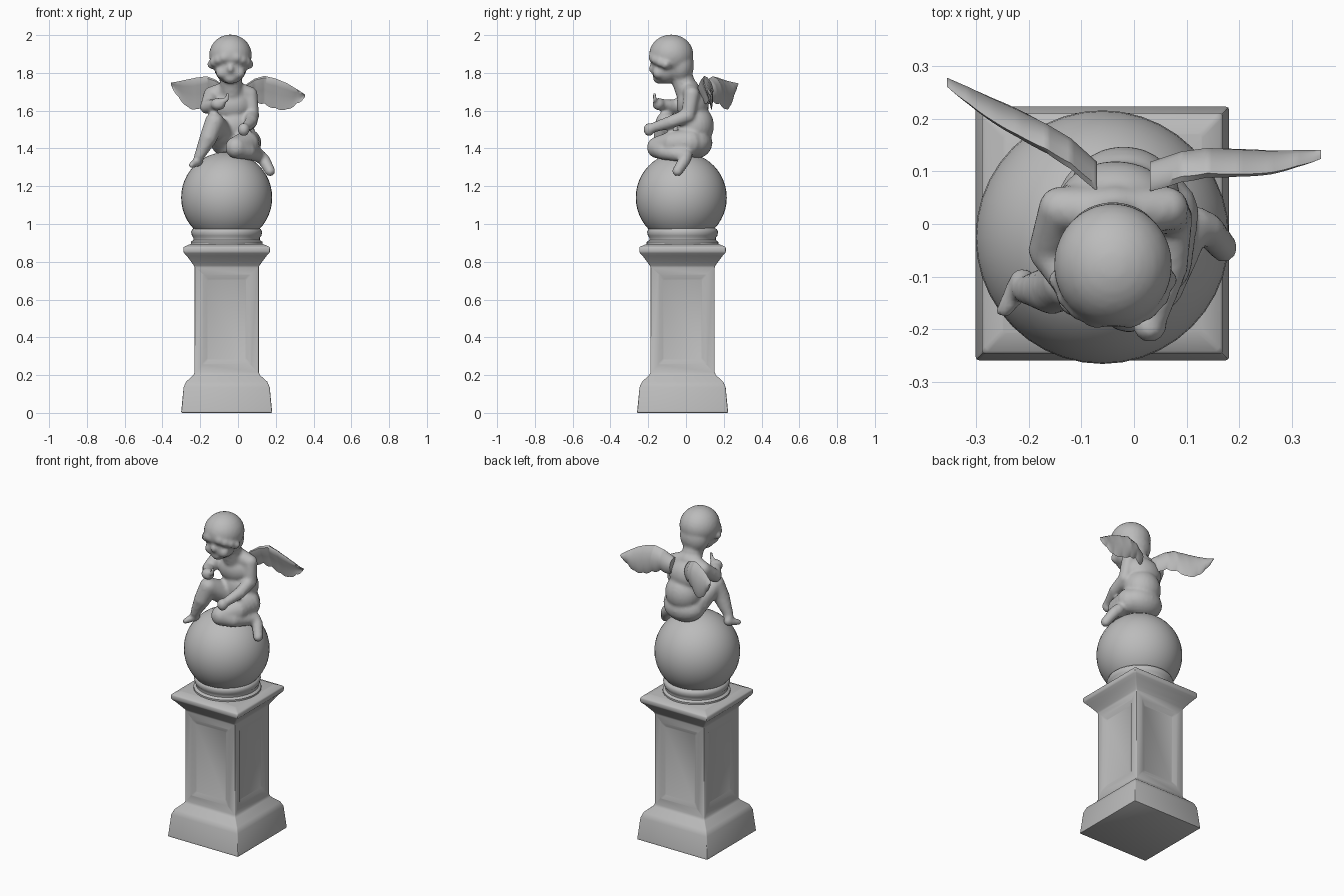
import bpy, bmesh, math
from mathutils import Vector

cube = bpy.data.objects.get("Cube")
if cube:
    bpy.data.objects.remove(cube, do_unlink=True)

STONE = (0.5, 0.5, 0.5, 1)
stone = bpy.data.materials.new("grey stone")
stone.use_nodes = True
stone.diffuse_color = STONE
bsdf = next(n for n in stone.node_tree.nodes if n.type == 'BSDF_PRINCIPLED')
bsdf.inputs["Base Color"].default_value = STONE
bsdf.inputs["Roughness"].default_value = 0.8


def finish(name, bm, angle=40, mods=()):
    """Turn a bmesh into a shaded object with its modifiers applied."""
    bmesh.ops.recalc_face_normals(bm, faces=bm.faces)
    mesh = bpy.data.meshes.new(name)
    bm.to_mesh(mesh)
    bm.free()
    mesh.materials.append(stone)
    ob = bpy.data.objects.new(name, mesh)
    bpy.context.collection.objects.link(ob)
    bpy.ops.object.select_all(action='DESELECT')
    ob.select_set(True)
    bpy.context.view_layer.objects.active = ob
    for kind, settings in mods:
        mod = ob.modifiers.new(kind.title(), kind)
        for key, value in settings.items():
            setattr(mod, key, value)
        bpy.ops.object.modifier_apply(modifier=mod.name)
    bpy.ops.object.shade_smooth_by_angle(angle=math.radians(angle))


def loft(bm, rings):
    """Skin closed rings of points and cap both ends."""
    loops = [[bm.verts.new(p) for p in ring] for ring in rings]
    n = len(loops[0])
    bands = [[bm.faces.new((a[i], a[(i + 1) % n], b[(i + 1) % n], b[i])) for i in range(n)]
             for a, b in zip(loops, loops[1:])]
    bm.faces.new(loops[0])
    bm.faces.new(loops[-1])
    return bands


def circle(cx, cy, z, r, n, turn=0.0):
    return [(cx + r * math.cos(turn + math.tau * i / n),
             cy + r * math.sin(turn + math.tau * i / n), z) for i in range(n)]


def blob(bm, centre, radii, sides=16, rows=10):
    """Closed ellipsoid lofted from stacked rings."""
    rings = []
    for k in range(rows + 1):
        a = math.pi * (k + .25) / (rows + .5)
        rings.append([(centre[0] + radii[0] * x, centre[1] + radii[1] * y,
                       centre[2] - radii[2] * math.cos(a))
                      for x, y, _ in circle(0, 0, 0, math.sin(a), sides)])
    loft(bm, rings)


def limb(bm, *stations):
    """Tapered rounded limb through (x, y, z, radius) stations."""
    for a, b in zip(stations, stations[1:]):
        a, b = Vector(a), Vector(b)
        count = max(1, math.ceil((b - a).length / (.5 * min(a[3], b[3]))))
        for k in range(count + 1):
            p = a.lerp(b, k / count)
            blob(bm, p[:3], [p[3]] * 3, 12, 8)


CX, CY = -0.06, -0.018

# Square pedestal: plinth, shaft and flared cap
profile = [(0, .242), (.012, .24), (.135, .228), (.165, .215), (.2, .176), (.215, .17),
           (.775, .17), (.8, .188), (.832, .212), (.85, .229), (.878, .229), (.895, .19)]
bm = bmesh.new()
bands = loft(bm, [circle(CX, CY, z, h * math.sqrt(2), 4, math.pi / 4) for z, h in profile])
bmesh.ops.recalc_face_normals(bm, faces=bm.faces)
# Recessed panels on the four shaft sides
shaft = bands[5]
bmesh.ops.inset_individual(bm, faces=shaft, thickness=.045, use_even_offset=True)
bmesh.ops.inset_individual(bm, faces=shaft, thickness=.022, depth=-.012, use_even_offset=True)
finish("pedestal", bm, 40, [('BEVEL', dict(width=.006, segments=2, limit_method='ANGLE'))])

# Round moulding under the globe
bm = bmesh.new()
loft(bm, [circle(CX, CY, z, r, 40) for z, r in
          [(.885, .19), (.905, .19), (.915, .176), (.928, .176), (.938, .184),
           (.958, .188), (.972, .182), (.985, .16)]])
finish("globe_moulding", bm, 50)

# Globe
bm = bmesh.new()
blob(bm, (CX, -.025, 1.14), (.241, .241, .241), 40, 24)
finish("globe", bm, 60)

# Seated winged child, blended into one smooth body
bm = bmesh.new()
for centre, radii in [
        ((-.02, .045, 1.43), (.125, .095, .085)),    # pelvis
        ((-.02, .05, 1.52), (.108, .098, .11)),      # belly
        ((-.035, .035, 1.63), (.112, .085, .095)),   # chest
        ((-.04, -.078, 1.895), (.113, .118, .108)),  # skull
        ((-.04, -.03, 1.84), (.09, .072, .095)),     # nape hair
        ((-.04, -.105, 1.822), (.083, .078, .08)),   # face
        ((-.04, -.14, 1.775), (.04, .035, .034)),    # chin
        ((-.04, -.184, 1.822), (.015, .016, .02)),   # nose
        ((.03, -.195, 1.5), (.032, .03, .035)),      # left hand
        ((-.105, -.145, 1.635), (.04, .033, .033))]: # right hand
    blob(bm, centre, radii, 24, 16)
# Cheeks and the fringe of hair over the brow
for side in (-1, 1):
    blob(bm, (-.04 + side * .042, -.145, 1.8), (.036, .032, .034))
    for k in range(1, 5):
        t = k * .33
        blob(bm, (-.04 + side * .098 * math.sin(t), -.082 - .098 * math.cos(t),
                  1.893 - .012 * k), (.028, .025, .026))
# Neck and shoulder line
limb(bm, (-.035, .005, 1.7, .062), (-.04, -.03, 1.8, .06))
limb(bm, (-.14, .03, 1.685, .043), (-.035, .02, 1.71, .055), (.062, .03, 1.685, .043))
# Left arm resting on the folded knee
limb(bm, (.062, .03, 1.685, .043), (.075, .012, 1.575, .038),
     (.07, -.08, 1.54, .034), (.035, -.19, 1.505, .025))
# Right arm raised, with a slim pointer in the fingers
limb(bm, (-.14, .03, 1.685, .043), (-.164, -.05, 1.62, .038), (-.11, -.14, 1.635, .028))
limb(bm, (-.1, -.15, 1.65, .015), (-.06, -.165, 1.655, .012), (-.055, -.168, 1.685, .011))
# Right leg, knee up and foot down over the globe
limb(bm, (-.075, .02, 1.45, .075), (-.125, -.11, 1.54, .052), (-.155, -.125, 1.46, .048),
     (-.205, -.125, 1.36, .028), (-.212, -.11, 1.33, .027), (-.247, -.165, 1.312, .016))
# Left leg, folded across with the foot tucked to the side
limb(bm, (.05, .02, 1.43, .075), (.045, -.07, 1.425, .068), (-.01, -.15, 1.405, .058),
     (.05, -.12, 1.385, .045), (.115, 0, 1.36, .035), (.14, -.01, 1.335, .033),
     (.17, -.045, 1.28, .028))
finish("seated_child", bm, 80, [
    ('REMESH', dict(mode='VOXEL', voxel_size=.01)),
    ('SMOOTH', dict(factor=.5, iterations=3))])


def wing(name, stations, steps=8):
    """Thin wing through (x, y, top, bottom, thickness) with a scalloped trailing edge."""
    rings = []
    for s, (a, b) in enumerate(zip(stations, stations[1:])):
        for k in range(steps + (s == len(stations) - 2)):
            x, y, top, low, thick = Vector(a).lerp(Vector(b), k / steps)
            low += .009 * (1 - math.sin(math.pi * k / steps))
            mid, half = (top + low) / 2, (top - low) / 2
            ring = []
            for i in range(12):
                c, q = math.cos(math.tau * i / 12), math.sin(math.tau * i / 12)
                # Thick leading edge, hollow front face, lower edge set back
                ring.append((x, y - .25 * half * c + thick * q * (.65 + .4 * c) + .012 * q * q,
                             mid + half * c))
            rings.append(ring)
    bm = bmesh.new()
    loft(bm, rings)
    finish(name, bm, 50)


wing("left_wing", [
    (.03, .085, 1.73, 1.63, .032), (.09, .105, 1.77, 1.645, .032), (.14, .115, 1.784, 1.63, .027),
    (.2, .115, 1.77, 1.605, .022), (.26, .115, 1.745, 1.6, .018), (.31, .12, 1.715, 1.63, .013),
    (.355, .125, 1.685, 1.665, .006)])
wing("right_wing", [
    (-.07, .085, 1.73, 1.63, .032), (-.12, .13, 1.765, 1.64, .032),
    (-.165, .16, 1.782, 1.63, .027), (-.22, .19, 1.775, 1.6, .022),
    (-.27, .215, 1.765, 1.615, .018), (-.315, .24, 1.755, 1.665, .013),
    (-.355, .262, 1.748, 1.728, .006)])
